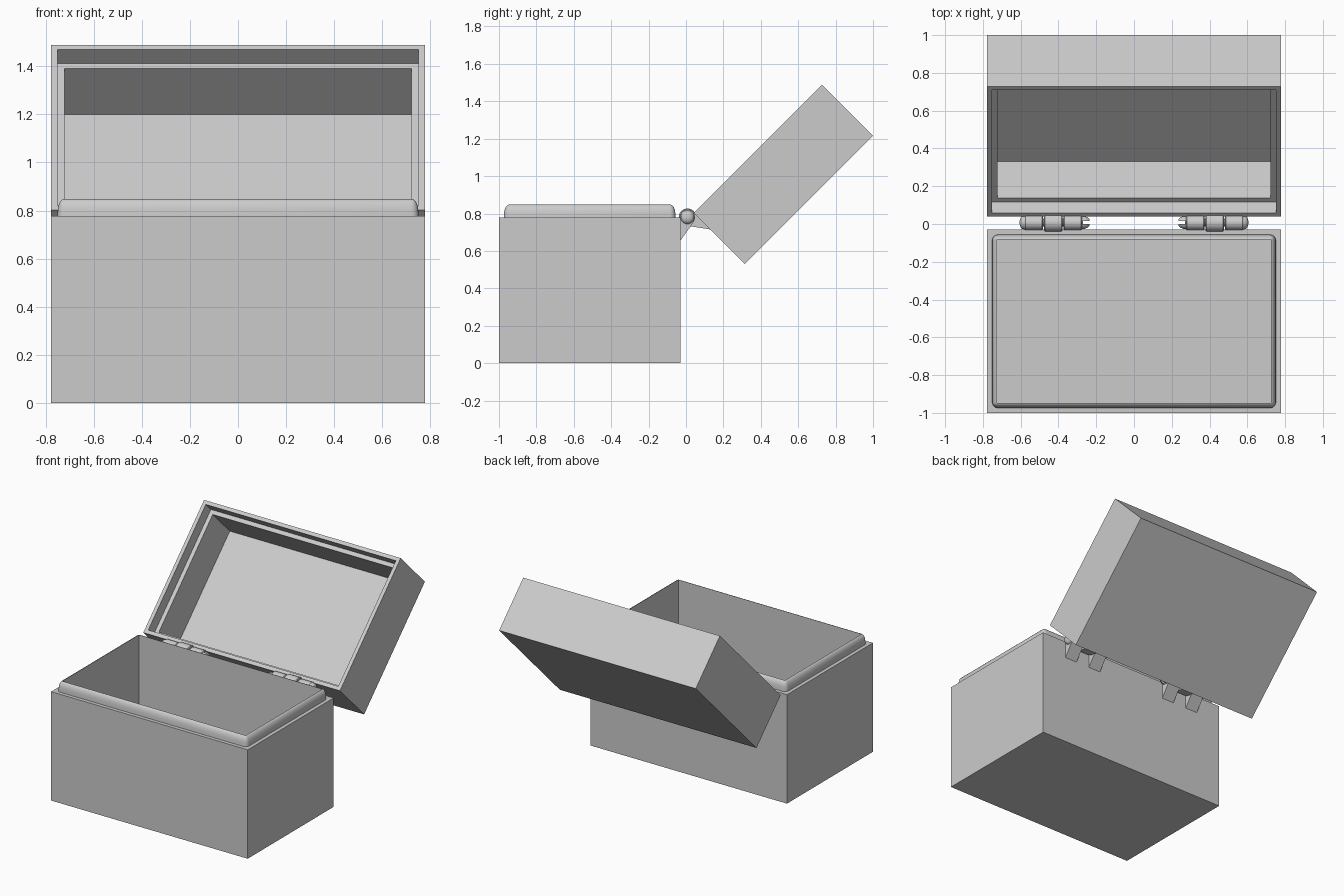
import bpy, bmesh, math
from mathutils import Matrix, Vector

if "Cube" in bpy.data.objects:
    bpy.data.objects.remove(bpy.data.objects["Cube"])

grey = bpy.data.materials.new("plain grey")
grey.use_nodes = True
grey.diffuse_color = (0.6, 0.6, 0.6, 1)
grey.node_tree.nodes["Principled BSDF"].inputs["Base Color"].default_value = (0.6, 0.6, 0.6, 1)

HALF_X, DEPTH = 0.777, 0.97
BASE_H, LID_H = 0.778, 0.386
HINGE_Y, HINGE_Z = 0.008, 0.78
BASE_CORNER = Matrix.Translation((0, -0.03, BASE_H))
LID_CORNER = Matrix.Translation((0, 0.041, 0.802)) @ Matrix.Rotation(math.radians(-135), 4, "X")


def finish(bm, name, matrix=Matrix()):
    bmesh.ops.remove_doubles(bm, verts=bm.verts, dist=1e-5)
    bmesh.ops.recalc_face_normals(bm, faces=bm.faces)
    mesh = bpy.data.meshes.new(name)
    bm.to_mesh(mesh)
    bm.free()
    mesh.materials.append(grey)
    ob = bpy.data.objects.new(name, mesh)
    bpy.context.collection.objects.link(ob)
    ob.matrix_world = matrix
    bpy.ops.object.select_all(action="DESELECT")
    bpy.context.view_layer.objects.active = ob
    ob.select_set(True)
    bpy.ops.object.shade_smooth_by_angle(angle=math.radians(35))
    return ob


def skin(bm, rings):
    """Join successive vertex rings and cap both ends."""
    for a, b in zip(rings, rings[1:]):
        n = len(a)
        for i in range(n):
            j = (i + 1) % n
            bm.faces.new((a[i], a[j], b[j], b[i]))
    bm.faces.new(rings[0])
    bm.faces.new(rings[-1])


def nested_box(name, steps, matrix, steps_per_corner=4):
    """Hollow box from rectangles given as (inset, height, corner radius)."""
    bm = bmesh.new()
    rings = []
    for inset, z, r in steps:
        hx, hy = HALF_X - inset, DEPTH / 2 - inset
        ring = []
        for k, (sx, sy) in enumerate(((1, 1), (-1, 1), (-1, -1), (1, -1))):
            for i in range(steps_per_corner + 1):
                a = math.pi / 2 * (k + i / steps_per_corner)
                ring.append(bm.verts.new((sx * (hx - r) + r * math.cos(a),
                                          sy * (hy - r) + r * math.sin(a) - DEPTH / 2, z)))
        rings.append(ring)
    skin(bm, rings)
    return finish(bm, name, matrix)


def lathe(name, profile, side, slot=0, sides=24):
    """Turn (x, radius) points about the hinge axis, optionally keeping one half."""
    bm = bmesh.new()
    rings = [[bm.verts.new((x * side, r * math.cos(2 * math.pi * i / sides),
                            r * math.sin(2 * math.pi * i / sides))) for i in range(sides)]
             for x, r in profile]
    skin(bm, rings)
    if slot:
        bmesh.ops.bisect_plane(bm, geom=bm.verts[:] + bm.edges[:] + bm.faces[:],
                               plane_co=(0, slot, 0), plane_no=(0, slot, 0), clear_inner=True)
        bmesh.ops.holes_fill(bm, edges=[e for e in bm.edges if e.is_boundary])
    return finish(bm, name, Matrix.Translation((0, HINGE_Y, HINGE_Z)))


def gusset(name, x0, x1, side, up, matrix):
    """Wedge that carries a knuckle from a back wall."""
    outline = ((-0.004, 0.123), (0, 0.123), (0.074, 0.02), (0.04, 0), (-0.004, 0))
    bm = bmesh.new()
    skin(bm, [[bm.verts.new((x * side, y, z * up)) for y, z in outline] for x in (x0, x1)])
    return finish(bm, name, matrix)


# Base with a rounded locating lip and an open cavity
nested_box("base", [
    (0, -BASE_H, 0), (0, 0, 0), (0.026, 0, 0.03), (0.027, 0.025, 0.03),
    (0.030, 0.042, 0.027), (0.036, 0.057, 0.02), (0.044, 0.066, 0.012),
    (0.050, 0.069, 0.005), (0.052, 0.069, 0), (0.052, 0.03 - BASE_H, 0)], BASE_CORNER)

# Lid, opened, with a stepped recess for the lip
nested_box("lid", [
    (0, LID_H, 0), (0, 0, 0), (0.026, 0, 0), (0.026, 0.082, 0),
    (0.055, 0.082, 0), (0.055, 0.354, 0)], LID_CORNER)

# Two mirrored hinges
for side, word in ((1, "left"), (-1, "right")):
    for label, x0, x1, r in (("inner", 0.275, 0.373, 0.04), ("middle", 0.379, 0.476, 0.047),
                             ("outer", 0.482, 0.58, 0.04)):
        b = 0.005
        lathe(f"{word}_{label}_knuckle",
              [(x0, r - b), (x0 + b, r), (x1 - b, r), (x1, r - b)], side)
        if label == "middle":
            gusset(f"{word}_lid_bracket", x0, x1, side, 1, LID_CORNER)
        else:
            gusset(f"{word}_{label}_base_bracket", x0, x1, side, -1, BASE_CORNER)
    # Pin with a domed head and a split snap tip
    lathe(f"{word}_pin", [(0.27, 0.022), (0.575, 0.022), (0.575, 0.037), (0.59, 0.035),
                          (0.6, 0.026), (0.605, 0.01)], side)
    for half, slot in (("back", 0.008), ("front", -0.008)):
        lathe(f"{word}_{half}_pin_prong", [(0.28, 0.022), (0.274, 0.034), (0.262, 0.034),
                                           (0.245, 0.027), (0.235, 0.017)], side, slot)
